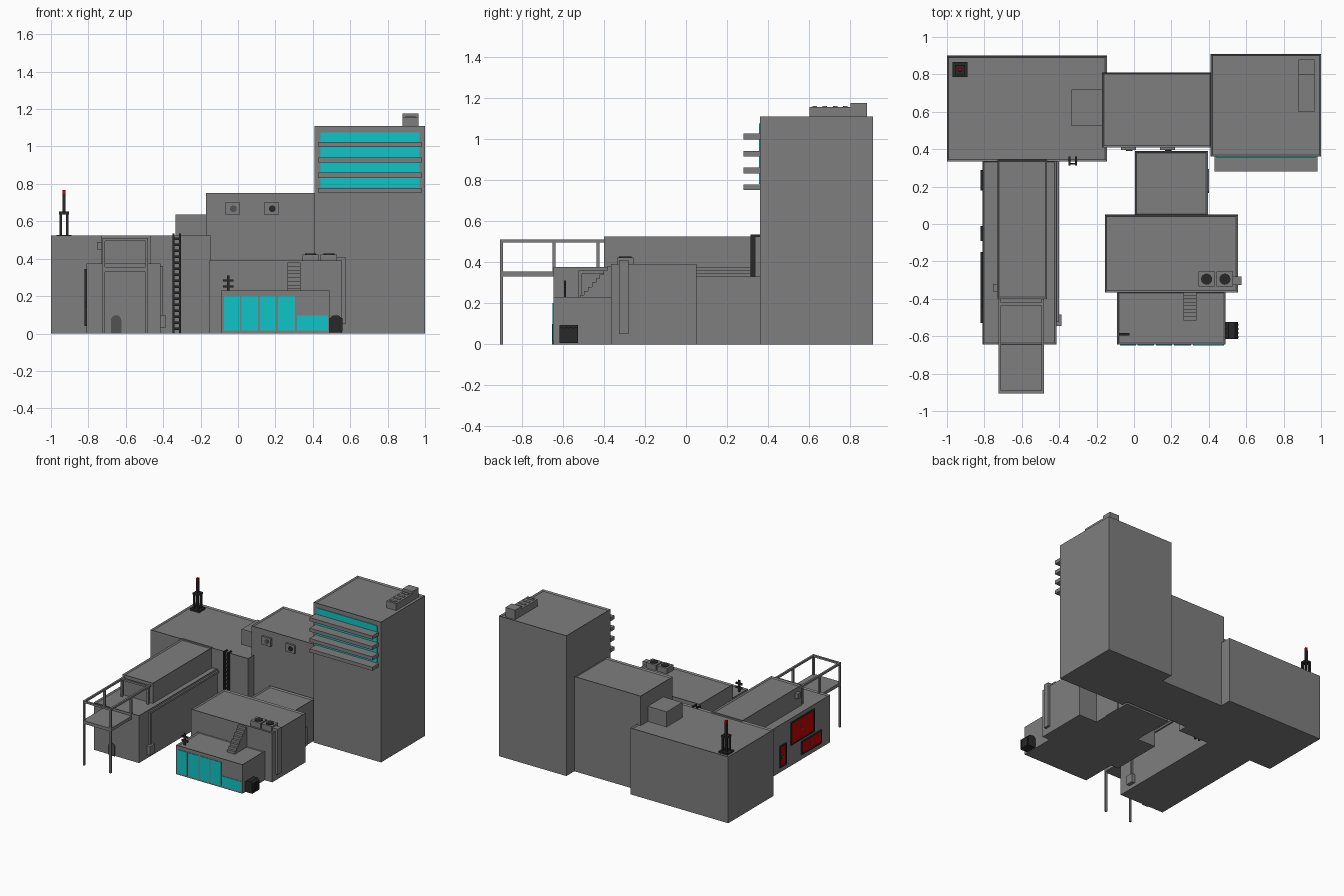
import bpy, bmesh, math
from mathutils import Matrix, Vector

cube = bpy.data.objects.get("Cube")
if cube:
    bpy.data.objects.remove(cube, do_unlink=True)


def material(name, rgb):
    m = bpy.data.materials.new(name)
    m.use_nodes = True
    m.diffuse_color = (*rgb, 1)
    m.node_tree.nodes["Principled BSDF"].inputs["Base Color"].default_value = (*rgb, 1)
    return m


GREY = material("concrete grey", (0.21, 0.21, 0.21))
DARK = material("dark metal", (0.022, 0.022, 0.022))
SLATE = material("slate grey", (0.085, 0.085, 0.085))
CYAN = material("cyan glass", (0.005, 0.56, 0.57))
RED = material("signal red", (0.6, 0.0, 0.0))


def finish(name, bm, mat):
    bmesh.ops.recalc_face_normals(bm, faces=bm.faces)
    me = bpy.data.meshes.new(name)
    bm.to_mesh(me)
    bm.free()
    me.materials.append(mat)
    ob = bpy.data.objects.new(name, me)
    bpy.context.collection.objects.link(ob)
    return ob


def add_box(bm, x0, x1, y0, y1, z0, z1):
    mat = (Matrix.Translation(((x0 + x1) / 2, (y0 + y1) / 2, (z0 + z1) / 2))
           @ Matrix.Diagonal((x1 - x0, y1 - y0, z1 - z0, 1)))
    bmesh.ops.create_cube(bm, size=1, matrix=mat)


def boxes(name, mat, *dims):
    bm = bmesh.new()
    for d in dims:
        add_box(bm, *d)
    return finish(name, bm, mat)


def block(name, x0, x1, y0, y1, h, rim=0.013, depth=0.01):
    """Building volume with a thin parapet around a sunken roof."""
    bm = bmesh.new()
    add_box(bm, x0, x1, y0, y1, 0, h)
    top = max(bm.faces, key=lambda f: f.calc_center_median().z)
    bmesh.ops.inset_region(bm, faces=[top], thickness=rim, depth=0)
    bmesh.ops.translate(bm, verts=top.verts, vec=(0, 0, -depth))
    return finish(name, bm, GREY)


def rod(name, mat, a, b, r, sides=12):
    a, b = Vector(a), Vector(b)
    bm = bmesh.new()
    rot = (b - a).to_track_quat('Z', 'Y').to_matrix().to_4x4()
    bmesh.ops.create_cone(bm, cap_ends=True, segments=sides, radius1=r, radius2=r,
                          depth=(b - a).length, matrix=Matrix.Translation((a + b) / 2) @ rot)
    return finish(name, bm, mat)


def prism(name, mat, pts, axis, t0, t1):
    """Extrude a 2D outline along axis 0 (outline y,z) or 1 (outline x,z)."""
    bm = bmesh.new()
    place = (lambda p: (t0, p[0], p[1])) if axis == 0 else (lambda p: (p[0], t0, p[1]))
    f = bm.faces.new([bm.verts.new(place(p)) for p in pts])
    ext = bmesh.ops.extrude_face_region(bm, geom=[f])["geom"]
    d = t1 - t0
    bmesh.ops.translate(bm, verts=[v for v in ext if isinstance(v, bmesh.types.BMVert)],
                        vec=(d, 0, 0) if axis == 0 else (0, d, 0))
    return finish(name, bm, mat)


# Main building volumes
block("tower", 0.41, 1.0, 0.36, 0.91, 1.11)
block("middle_block", -0.17, 0.415, 0.41, 0.81, 0.75)
block("rear_corner_block", -1.0, -0.145, 0.335, 0.90, 0.525)
block("wing_lower", -0.81, -0.415, -0.645, 0.34, 0.375)
block("wing_upper", -0.73, -0.465, -0.40, 0.345, 0.525)
block("annex", -0.155, 0.555, -0.365, 0.05, 0.39)
block("annex_link", 0.005, 0.395, 0.045, 0.39, 0.33)
block("shop", -0.09, 0.49, -0.645, -0.36, 0.23)
boxes("roof_hut", GREY, (-0.335, -0.165, 0.525, 0.72, 0.51, 0.635))

# Tower glazing, balconies and roof plant
boxes("tower_windows", CYAN, (0.44, 0.97, 0.355, 0.365, 0.78, 1.075))
boxes("balconies", GREY, *[(0.43, 0.98, 0.28, 0.365, z, z + 0.028)
                           for z in (0.75, 0.832, 0.914, 0.997)])
boxes("tower_roof_unit", GREY, (0.88, 0.965, 0.60, 0.88, 1.1, 1.155),
      (0.88, 0.965, 0.80, 0.88, 1.15, 1.175))
boxes("tower_roof_vents", GREY, *[(0.895, 0.95, y, y + 0.022, 1.15, 1.16)
                                  for y in (0.615, 0.665, 0.715, 0.765)])

# Wall fans on the middle block
for i, x in enumerate((-0.03, 0.178)):
    boxes(f"wall_fan_box_{i}", GREY, (x - 0.04, x + 0.04, 0.395, 0.415, 0.635, 0.70))
    rod(f"wall_fan_{i}", DARK if i else SLATE, (x + 0.005, 0.39, 0.667), (x + 0.005, 0.40, 0.667), 0.018, 16)

# Shop windows
xs = ((-0.075, 0.01), (0.02, 0.107), (0.118, 0.203), (0.214, 0.305))
boxes("shop_windows", CYAN, *[(a, b, -0.649, -0.64, 0.015, 0.20) for a, b in xs],
      (0.315, 0.48, -0.649, -0.64, 0.015, 0.095))

# Ribbed generator beside the shop
prism("generator", DARK, [(0.49, 0.005), (0.555, 0.005), (0.555, 0.08), (0.54, 0.095),
                          (0.505, 0.095), (0.49, 0.08)], 1, -0.615, -0.525)
boxes("generator_ribs", DARK, *[(0.488, 0.559, -0.61 + i * 0.022, -0.60 + i * 0.022, 0.01, 0.082)
                                for i in range(4)])

# Stairs from the shop roof to the annex roof
n, pts = 8, [(-0.36, 0.22), (-0.515, 0.22)]
for i in range(n):
    y, z = -0.515 + i * 0.019, 0.22 + (i + 1) * 0.02
    pts += [(y, z), (y + 0.019, z)]
pts[-1] = (-0.36, pts[-1][1])
prism("roof_stairs", GREY, pts, 0, 0.265, 0.333)

# Aerial on the shop roof
boxes("shop_aerial", DARK, (-0.06, -0.045, -0.595, -0.583, 0.22, 0.31),
      (-0.08, -0.025, -0.595, -0.583, 0.245, 0.258),
      (-0.08, -0.025, -0.595, -0.583, 0.277, 0.29))

# Air conditioning and duct on the annex
boxes("roof_coolers", GREY, (0.345, 0.432, -0.335, -0.255, 0.375, 0.423),
      (0.442, 0.53, -0.335, -0.255, 0.375, 0.423))
for i, x in enumerate((0.388, 0.486)):
    rod(f"cooler_fan_{i}", DARK, (x, -0.295, 0.42), (x, -0.295, 0.427), 0.03, 16)
boxes("annex_duct", GREY, (0.55, 0.575, -0.325, -0.28, 0.05, 0.41),
      (0.525, 0.575, -0.325, -0.28, 0.385, 0.41))

# Side door on the link
prism("link_door", GREY, [(0.165, 0), (0.295, 0), (0.295, 0.14), (0.283, 0.152),
                          (0.177, 0.152), (0.165, 0.14)], 0, 0.39, 0.401)

# Arched door at the end of the wing
arch = [(-0.652 + 0.028 * math.cos(a), 0.07 + 0.028 * math.sin(a))
        for a in [math.pi * i / 8 for i in range(9)]]
prism("wing_door", SLATE, [(-0.68, 0), (-0.624, 0)] + arch, 1, -0.653, -0.64)

# Raised platform with posts and rails
X0, X1, t = -0.725, -0.48, 0.015
boxes("platform", GREY, (X0, X1, -0.905, -0.64, 0.33, 0.355))
frame = [(X0, X1, -0.905, -0.905 + t, 0.495, 0.51)]
for x in (X0, X1 - t):
    frame += [(x, x + t, -0.905, -0.905 + t, 0, 0.51),
              (x, x + t, -0.65, -0.65 + t, 0.35, 0.5),
              (x, x + t, -0.435, -0.435 + t, 0.36, 0.5),
              (x, x + t, -0.905, -0.40, 0.495, 0.51)]
frame.append((X0, X1, -0.435, -0.435 + t, 0.495, 0.51))
boxes("platform_rails", GREY, *frame)
boxes("wing_wall_box", GREY, (-0.755, -0.725, -0.36, -0.32, 0.45, 0.49))

# Meter box and pipe on the wing
boxes("meter_box", GREY, (-0.42, -0.387, -0.545, -0.485, 0.03, 0.10))
boxes("wing_pipe", GREY, (-0.42, -0.402, -0.523, -0.507, 0.09, 0.36),
      (-0.42, -0.402, -0.523, 0.34, 0.344, 0.36))

# Framed red signs on the outer side of the wing: y0, y1, z0, z1
signs = [(-0.44, -0.15, 0.165, 0.345), (-0.53, -0.28, 0.04, 0.145),
         (-0.09, -0.01, 0.04, 0.21), (0.18, 0.29, 0.13, 0.30)]
b = 0.01
for i, (y0, y1, z0, z1) in enumerate(signs):
    boxes(f"sign_frame_{i}", DARK, (-0.82, -0.805, y0, y1, z0, z0 + b),
          (-0.82, -0.805, y0, y1, z1 - b, z1), (-0.82, -0.805, y0, y0 + b, z0, z1),
          (-0.82, -0.805, y1 - b, y1, z0, z1))
    boxes(f"sign_panel_{i}", RED, (-0.816, -0.808, y0 + b, y1 - b, z0 + b, z1 - b))
    cy, cz = (y0 + y1) / 2, (z0 + z1) / 2
    boxes(f"sign_marks_{i}", SLATE, (-0.819, -0.815, cy - 0.012, cy + 0.012, cz - 0.02, cz),
          (-0.819, -0.815, cy + 0.012, cy + 0.026, cz + 0.01, cz + 0.028))

# Ladder up the rear corner block
rungs = [(-0.345, -0.31, 0.318, 0.326, 0.02 + 0.032 * i, 0.032 + 0.032 * i) for i in range(16)]
boxes("ladder", DARK, (-0.35, -0.34, 0.313, 0.337, 0, 0.535), (-0.315, -0.305, 0.313, 0.337, 0, 0.535),
      (-0.35, -0.34, 0.313, 0.36, 0.525, 0.535), (-0.315, -0.305, 0.313, 0.36, 0.525, 0.535), *rungs)

# Radio mast with red lamp
cx, cy = -0.93, 0.825
legs = [(cx + sx * 0.018 - 0.007, cx + sx * 0.018 + 0.007, cy + sy * 0.018 - 0.007,
         cy + sy * 0.018 + 0.007, 0.515, 0.65) for sx in (-1, 1) for sy in (-1, 1)]
boxes("mast", DARK, (cx - 0.04, cx + 0.04, cy - 0.04, cy + 0.04, 0.51, 0.528),
      (cx - 0.026, cx + 0.026, cy - 0.026, cy + 0.026, 0.637, 0.652),
      (cx - 0.009, cx + 0.009, cy - 0.009, cy + 0.009, 0.65, 0.745), *legs)
boxes("mast_lamp", RED, (cx - 0.008, cx + 0.008, cy - 0.008, cy + 0.008, 0.745, 0.767))
